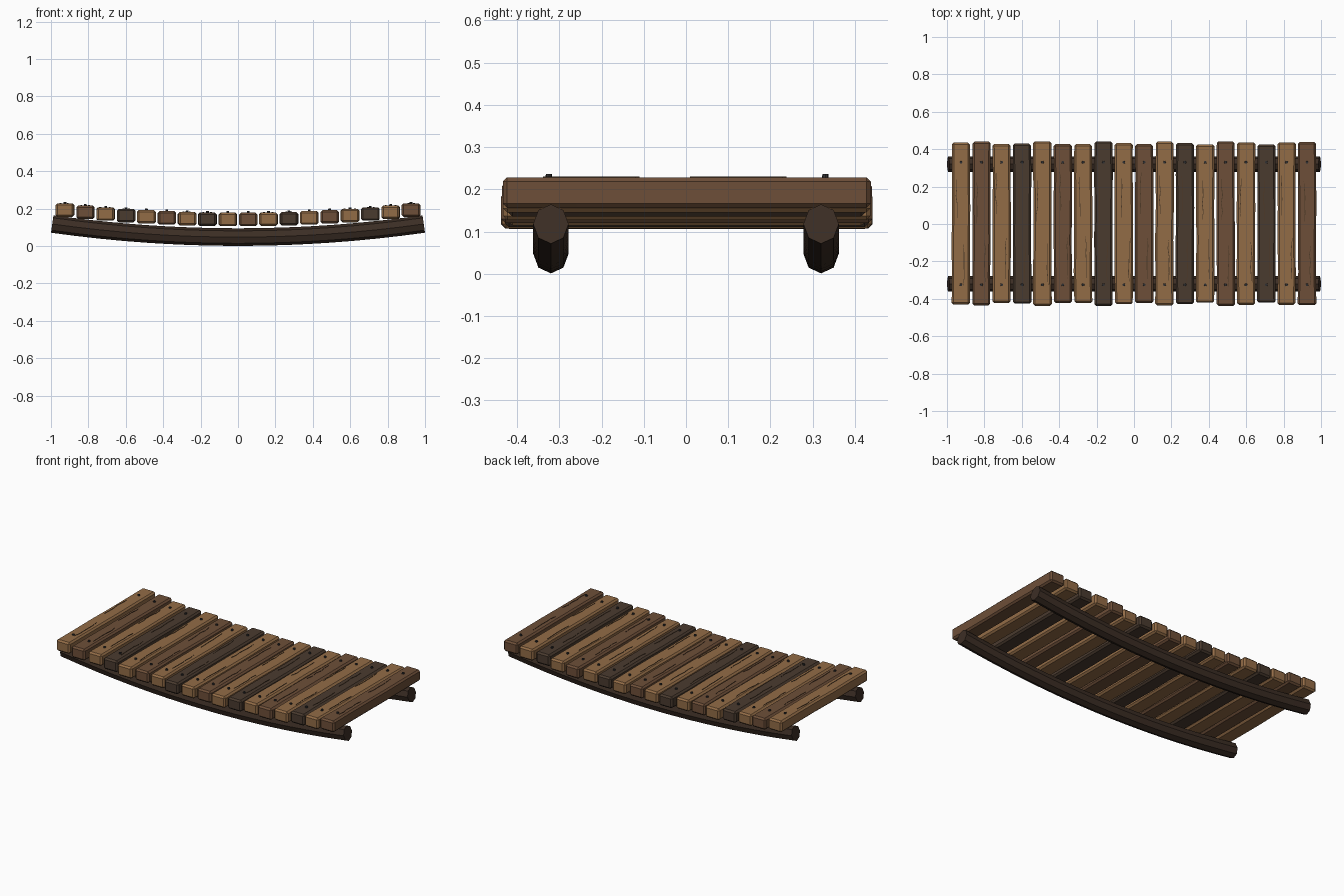
import bpy, bmesh, math, random
from mathutils import Vector

if "Cube" in bpy.data.objects:
    bpy.data.objects.remove(bpy.data.objects["Cube"])

random.seed(4)


def material(name, rgb):
    m = bpy.data.materials.new(name)
    m.diffuse_color = (*rgb, 1)
    m.use_nodes = True
    m.node_tree.nodes["Principled BSDF"].inputs["Base Color"].default_value = m.diffuse_color
    return m


LIGHT = material("light_wood", (0.29, 0.15, 0.062))
MID = material("mid_wood", (0.155, 0.078, 0.04))
DARK = material("dark_wood", (0.068, 0.043, 0.028))
BEAM = material("beam_wood", (0.045, 0.027, 0.018))
IRON = material("nail_iron", (0.03, 0.03, 0.032))
GRAIN = material("grain_wood", (0.075, 0.042, 0.02))


def finish(bm, name, mat):
    bmesh.ops.recalc_face_normals(bm, faces=bm.faces)
    me = bpy.data.meshes.new(name)
    bm.to_mesh(me)
    bm.free()
    me.materials.append(mat)
    ob = bpy.data.objects.new(name, me)
    bpy.context.collection.objects.link(ob)
    return ob


# Sagging eight-sided beams, cut square to their curve
def beam(name, y):
    bm = bmesh.new()
    rings = []
    steps = 16
    for i in range(steps + 1):
        x = -0.993 + 1.986 * i / steps
        centre = Vector((x, y, 0.048 + 0.071 * x * x))
        up = Vector((-0.142 * x, 0, 1)).normalized()
        ring = []
        for k in range(8):
            a = math.tau * k / 8
            ring.append(bm.verts.new(centre + up * 0.047 * math.cos(a)
                                     + Vector((0, 0.042 * math.sin(a), 0))))
        rings.append(ring)
    for r, s in zip(rings, rings[1:]):
        for k in range(8):
            bm.faces.new((r[k], r[k - 1], s[k - 1], s[k]))
    bm.faces.new(rings[0])
    bm.faces.new(rings[-1])
    finish(bm, name, BEAM)


beam("front_beam", -0.32)
beam("back_beam", 0.32)


# Board with slightly wavy long edges and chamfered corners
def plank(i, x, z, y0, y1, mat):
    bm = bmesh.new()
    rings = []
    for j in range(6):
        y = y0 + (y1 - y0) * j / 5
        l = x - 0.0485 + random.uniform(-0.002, 0.002)
        r = x + 0.0485 + random.uniform(-0.002, 0.002)
        rings.append([bm.verts.new(c) for c in
                      ((l, y, z - 0.036), (r, y, z - 0.036),
                       (r, y, z + 0.036), (l, y, z + 0.036))])
    for r, s in zip(rings, rings[1:]):
        for k in range(4):
            bm.faces.new((r[k], r[k - 1], s[k - 1], s[k]))
    bm.faces.new(rings[0])
    bm.faces.new(rings[-1])
    ob = finish(bm, f"plank_{i + 1}", mat)
    b = ob.modifiers.new("chamfer", "BEVEL")
    b.width = 0.01
    b.segments = 1
    b.limit_method = 'ANGLE'
    b.angle_limit = math.radians(40)


# Thin zigzag grain strip lying on a board
def grain(bm, x, z, y0, y1):
    rows = []
    for j in range(6):
        y = y0 + (y1 - y0) * j / 5
        xx = x + random.uniform(-0.004, 0.004)
        w = 0.0008 if j in (0, 5) else 0.0018
        rows.append([bm.verts.new(c) for c in
                     ((xx - w, y, z - 0.002), (xx + w, y, z - 0.002),
                      (xx + w, y, z + 0.002), (xx - w, y, z + 0.002))])
    for r, s in zip(rows, rows[1:]):
        for k in range(4):
            bm.faces.new((r[k], r[k - 1], s[k - 1], s[k]))
    bm.faces.new(rows[0])
    bm.faces.new(rows[-1])


nails, grains = bmesh.new(), bmesh.new()
pattern = (LIGHT, MID, LIGHT, DARK)
ends = (0.435, 0.44, 0.427, 0.43, 0.442, 0.427, 0.427, 0.442, 0.433,
        0.427, 0.44, 0.433, 0.425, 0.442, 0.437, 0.425, 0.437, 0.438)
for i in range(18):
    x = -0.925 + 1.85 * i / 17
    z = 0.142 + 0.059 * x * x
    plank(i, x, z, 0.004 - ends[i], ends[i], pattern[i % 4])
    top = z + 0.036
    for y in (-0.325, 0.33):
        ret = bmesh.ops.create_cone(nails, cap_ends=True, segments=8,
                                    radius1=0.008, radius2=0.007, depth=0.012)
        bmesh.ops.translate(nails, verts=ret["verts"], vec=(x, y, top + 0.002))
    for y, side in ((-0.2, 1), (0.14, -1)):
        c = y + random.uniform(-0.03, 0.03)
        grain(grains, x + side * random.uniform(0.012, 0.03), top,
              c - 0.11, c + 0.11)
finish(nails, "nails", IRON)
finish(grains, "grain_lines", GRAIN)
